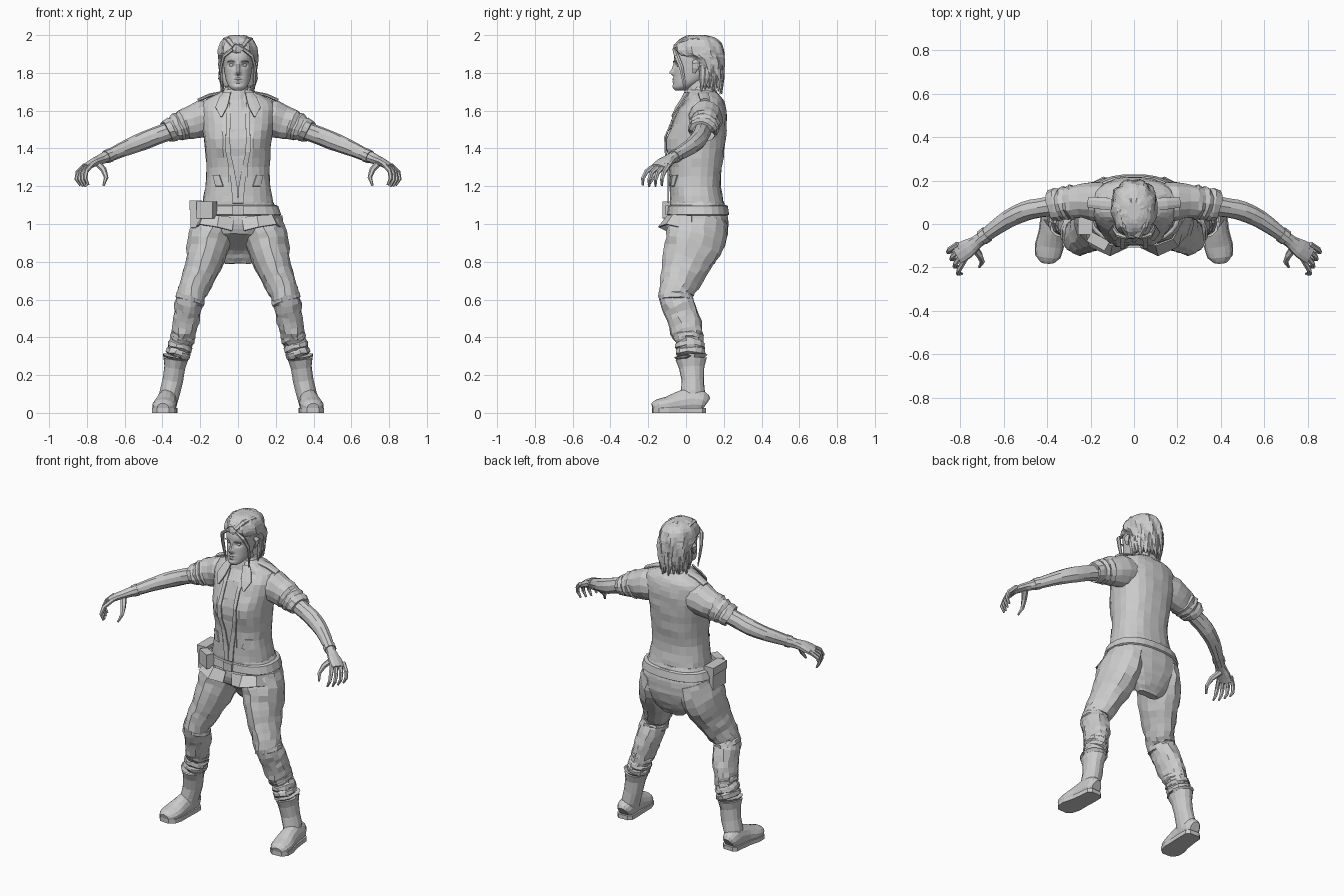
import bpy, bmesh, math, random
from mathutils import Vector
random.seed(4)


def make(name, verts, faces, mirror=False, thick=0):
    me = bpy.data.meshes.new(name)
    me.from_pydata([tuple(v) for v in verts], [], faces)
    bm = bmesh.new()
    bm.from_mesh(me)
    bmesh.ops.recalc_face_normals(bm, faces=bm.faces)
    bm.to_mesh(me)
    bm.free()
    ob = bpy.data.objects.new(name, me)
    bpy.context.collection.objects.link(ob)
    if thick:
        ob.modifiers.new("thickness", 'SOLIDIFY').thickness = thick
    if mirror:
        ob.modifiers.new("mirror", 'MIRROR').use_mirror_merge = False
    return ob


def dense(rows, k):
    """Catmull-Rom resampling of rows of numbers."""
    out = []
    for i in range(len(rows) - 1):
        a, b, c, d = (rows[max(0, min(len(rows) - 1, i + j))] for j in (-1, 0, 1, 2))
        for s in range(k):
            t = s / k
            out.append([.5 * (2*q + (r-p)*t + (2*p-5*q+4*r-s4)*t*t + (3*q-p-3*r+s4)*t**3)
                        for p, q, r, s4 in zip(a, b, c, d)])
    return out + [list(rows[-1])]


def skin(name, rings, jit=0, mirror=False):
    n = len(rings[0])
    verts = [v + Vector([random.uniform(-jit, jit) for _ in range(3)]) for r in rings for v in r]
    faces = [(i*n+j, i*n+(j+1) % n, (i+1)*n+(j+1) % n, (i+1)*n+j)
             for i in range(len(rings) - 1) for j in range(n)]
    faces += [tuple(range(n)), tuple(range(len(verts) - n, len(verts)))]
    return make(name, verts, faces, mirror)


def body(name, rows, n=24, p=2.4, jit=0, push=None):
    """Stack of level rings: z, half width, front y, back y."""
    rings = []
    for z, hx, yf, yb in rows:
        ring = []
        for j in range(n):
            a = math.tau * (j + .5) / n
            c, s = math.cos(a), math.sin(a)
            x = hx * math.copysign(abs(c) ** (2/p), c)
            y = (yf+yb)/2 + (yb-yf)/2 * math.copysign(abs(s) ** (2/p), s)
            v = Vector((x, y, z))
            ring.append(v + push(v, s, a) if push else v)
        rings.append(ring)
    return skin(name, rings, jit)


def limb(name, rows, n=10, ref=(0, 1, 0), jit=0, mirror=True, zlim=(-9, 9)):
    """Tube along a path: x, y, z, radius along ref, radius across."""
    pts, rings = [Vector(r[:3]) for r in rows], []
    for i, r in enumerate(rows):
        t = (pts[min(i+1, len(pts)-1)] - pts[max(i-1, 0)]).normalized()
        u = Vector(ref)
        u = (u - t * u.dot(t)).normalized()
        w = t.cross(u)
        ring = []
        for j in range(n):
            a = math.tau * (j + .5) / n
            v = pts[i] + u * r[3] * math.cos(a) + w * r[4] * math.sin(a)
            v.z = max(zlim[0], min(zlim[1], v.z))
            ring.append(v)
        rings.append(ring)
    return skin(name, rings, jit, mirror)


def box(name, loc, size, rot=0):
    bpy.ops.mesh.primitive_cube_add(size=1, location=loc, rotation=(0, 0, rot))
    ob = bpy.context.object
    ob.name, ob.scale = name, size
    b = ob.modifiers.new("bevel", 'BEVEL')
    b.width, b.segments = .006, 1
    return ob


def bump(x, z, cx, cz, wx, wz):
    return math.exp(-((abs(x) - cx) / wx) ** 2 - ((z - cz) / wz) ** 2)


# Shirt torso
TORSO = dense([(1.10, .188, -.085, .205), (1.15, .182, -.085, .192), (1.25, .168, -.082, .185),
               (1.35, .17, -.088, .2), (1.45, .18, -.085, .21), (1.53, .19, -.07, .217),
               (1.60, .197, -.045, .213), (1.65, .185, -.005, .2), (1.68, .13, .005, .18),
               (1.71, .07, .02, .15)], 2)


def bust(v, s, a):
    return Vector((0, -.032 * bump(v.x, v.z, .085, 1.43, .06, .07) if s < 0 else 0, 0))


body("shirt", TORSO, 24, 2.4, .003, bust)


def front_y(x, z):
    for a, b in zip(TORSO, TORSO[1:]):
        if z <= b[0]:
            break
    t = max(0, min(1, (z - a[0]) / (b[0] - a[0])))
    hx, yf, yb = (p + (q - p) * t for p, q in zip(a[1:], b[1:]))
    k = (1 - min(.98, abs(x) / hx) ** 2.4) ** (1 / 2.4)
    return (yf+yb)/2 - (yb-yf)/2 * k - .032 * bump(x, z, .085, 1.43, .06, .07)


def panel(name, rows, off, thick=.008):
    """Strip laid on the shirt front: z, inner x, outer x."""
    verts = [(x, front_y(x, z) - off, z) for z, a, b in rows for x in (a, (a+b)/2, b)]
    faces = [(3*i+j, 3*i+j+1, 3*i+j+4, 3*i+j+3) for i in range(len(rows) - 1) for j in (0, 1)]
    make(name, verts, faces, True, thick)


# Open front edges, collar, chest seams and shoulder straps
panel("front_placket", [(1.11, .0, .03), (1.2, .004, .035), (1.3, .022, .05), (1.38, .04, .065),
                        (1.46, .042, .065), (1.56, .04, .062), (1.66, .045, .07)], .014)
panel("collar_flap", [(1.57, .085, .095), (1.62, .058, .12), (1.67, .045, .1), (1.7, .04, .075)], .028)
panel("side_pocket", [(1.2, .08, .12), (1.26, .1, .135)], .008)
body("collar_band", [(1.66, .09, .01, .17), (1.70, .078, .025, .165), (1.725, .07, .04, .155)], 16)
limb("shoulder_strap", [(.09, .09, 1.695, .03, .008), (.15, .095, 1.682, .03, .01),
                        (.21, .1, 1.655, .026, .01)], 8)

# Rolled sleeves
limb("sleeve", [(.13, .10, 1.56, .09, .09), (.19, .105, 1.557, .09, .1), (.24, .105, 1.54, .08, .088),
                (.275, .1, 1.53, .075, .083), (.285, .1, 1.525, .083, .085), (.305, .098, 1.518, .072, .075),
                (.32, .095, 1.512, .08, .076), (.338, .092, 1.505, .07, .066), (.35, .09, 1.5, .078, .068),
                (.378, .085, 1.488, .07, .06), (.37, .085, 1.49, .045, .045)], 14, jit=.004)

# Bare arms and hands
limb("arm", dense([(.33, .09, 1.505, .05, .05), (.43, .075, 1.468, .046, .048),
                   (.5, .06, 1.44, .046, .048), (.58, .022, 1.408, .041, .042),
                   (.66, -.035, 1.372, .033, .035), (.72, -.08, 1.345, .03, .028),
                   (.765, -.112, 1.325, .045, .023), (.81, -.14, 1.298, .047, .018)], 2), 10, jit=.001)
limb("wrist_band", [(.675, -.046, 1.365, .037, .037), (.7, -.064, 1.355, .036, .035)], 10)
for i in range(4):
    f = i / 3
    k = Vector((.822 - .04*f, -.1 - .07*f, 1.3 + .006*f))
    out = Vector((.03 - .006*f, -.02 - .022*f, -.03))
    s = 1 - .18 * abs(f - .6)
    path = [k - out * .4, k + out * s, k + Vector((out.x*1.1, out.y*1.4, -.07 * s)),
            k + Vector((out.x*.4, out.y*1.4, -.108 * s))]
    limb("finger", [(*q, r, r) for q, r in zip(path, (.013, .0125, .011, .006))], 6)
limb("thumb", [(.74, -.1, 1.32, .02, .018), (.71, -.145, 1.285, .016, .016),
               (.698, -.175, 1.245, .012, .012), (.712, -.198, 1.205, .006, .006)], 6)

# Pelvis and seat
body("seat", dense([(1.12, .185, -.08, .2), (1.06, .215, -.088, .218), (1.0, .23, -.09, .225),
                    (.95, .225, -.075, .222), (.91, .19, -.02, .215), (.86, .14, .05, .195),
                    (.82, .11, .08, .17), (.79, .07, .1, .15)], 2), 20, 2.4, .003)
# Belt with buckle and pouches
body("belt", [(1.045, .222, -.092, .222), (1.05, .23, -.1, .23), (1.095, .215, -.094, .222),
              (1.1, .205, -.088, .215)], 24)
box("buckle", (0, -.1, 1.073), (.06, .018, .05))
box("front_pouch", (-.165, -.08, 1.075), (.095, .05, .09), -.5)
box("side_pouch", (-.222, .02, 1.05), (.06, .13, .14))
box("pouch_lid", (-.224, .02, 1.1), (.066, .138, .05))
# Loose waist flaps
flap = [(.02, -.095, 1.035), (.1, -.1, 1.045), (.18, -.07, 1.05), (.235, .03, 1.045),
        (.03, -.11, .965), (.11, -.148, .985), (.205, -.105, 1.0), (.245, .03, .97)]
make("waist_flap", flap, [(0, 1, 5, 4), (1, 2, 6, 5), (2, 3, 7, 6)], True, .008)

# Trouser legs
limb("trouser_leg", dense([(.12, .065, 1.02, .105, .145), (.148, .05, .92, .115, .158), (.182, .005, .8, .1, .13),
                           (.218, -.03, .7, .086, .107), (.25, -.058, .62, .076, .089),
                           (.268, -.025, .53, .073, .088), (.285, .002, .44, .064, .086),
                           (.302, .02, .37, .06, .072), (.318, .025, .3, .058, .068)], 3),
     14, (1, 0, 0), .006)
for z, x, y, r in ((.395, .295, .012, .068), (.35, .307, .022, .067), (.315, .315, .025, .066), (.6, .254, -.052, .077)):
    limb("cloth_fold", [(x-.008, y, z+.025, r*.85, r), (x-.002, y, z+.012, r*1.02, r*1.17),
                        (x+.003, y, z-.008, r*1.02, r*1.17), (x+.008, y, z-.02, r*.85, r)],
         12, (1, 0, 0), .005)

# Boots
limb("boot_shaft", [(.332, .028, .275, .045, .055), (.328, .026, .3, .072, .09), (.33, .027, .285, .066, .082),
                    (.335, .03, .24, .056, .067), (.346, .036, .17, .056, .06),
                    (.36, .036, .11, .054, .065), (.372, .03, .05, .05, .07)], 14, (1, 0, 0), .002)
FOOT = [(.372, .105, .045, .03, .04), (.373, .085, .055, .05, .06), (.375, .03, .06, .053, .072),
        (.381, -.04, .05, .056, .062), (.389, -.1, .04, .064, .046), (.396, -.15, .034, .056, .038),
        (.398, -.177, .028, .03, .024)]
limb("boot_foot", dense(FOOT, 2), 14, (1, 0, 0), 0, True, (.01, 1))
limb("boot_sole", [(x, y, .014, a * 1.07, .1) for x, y, z, a, b in FOOT], 16, (1, 0, 0), 0, True, (0, .026))

# Neck and upper chest inside the open shirt
body("neck", [(1.78, .052, .0, .13), (1.71, .056, .005, .135), (1.66, .075, -.008, .15), (1.6, .1, -.05, .15)], 16, 2)
make("undershirt", [(x, front_y(x, z) - .004, z) for z in (1.2, 1.35, 1.5, 1.6) for x in (-.05, 0, .05)],
     [(3*i+j, 3*i+j+1, 3*i+j+4, 3*i+j+3) for i in range(3) for j in (0, 1)], thick=.004)


# Head with pushed facial features
def face(v, s, a):
    if s > 0:
        return Vector((0, 0, 0))
    x, z = v.x, v.z
    nose = .028 * bump(x, z, 0, 1.802, .013, .014) + .014 * bump(x, z, 0, 1.83, .01, .022)
    lips = .008 * bump(x, z, 0, 1.768, .02, .006) + .008 * bump(x, z, 0, 1.754, .018, .006)
    eyes = .014 * bump(x, z, .034, 1.84, .018, .011)
    chin = .006 * bump(x, z, 0, 1.728, .022, .012)
    return Vector((0, eyes - nose - lips - chin, 0))


body("head", dense([(1.707, .022, -.058, .0), (1.722, .044, -.066, .03), (1.75, .06, -.066, .08),
                    (1.79, .07, -.064, .13), (1.84, .077, -.062, .155), (1.89, .08, -.064, .165),
                    (1.94, .072, -.045, .16), (1.975, .05, 0, .13)], 6), 56, 2.2, 0, face)
for s in (-1, 1):
    bpy.ops.mesh.primitive_uv_sphere_add(segments=10, ring_count=6, radius=.013, location=(.033*s, -.036, 1.841))
    bpy.context.object.name = "eye"
limb("eyebrow", [(.016, -.066, 1.858, .004, .004), (.035, -.063, 1.864, .004, .004), (.055, -.05, 1.858, .003, .003)], 5)
limb("ear", [(.084, .045, 1.865, .012, .006), (.098, .055, 1.85, .022, .008), (.096, .05, 1.825, .018, .008),
             (.086, .042, 1.8, .008, .006)], 8)


# Bobbed hair: combed shell, loose tips and strands framing the face
def comb(v, s, a):
    d = Vector((v.x, v.y - .08, 0))
    return d * .05 * math.sin(a * 9 + v.z * 25) * min(1, (2.02 - v.z) * 12)


body("hair", dense([(2.0, .03, .02, .1), (1.988, .065, -.02, .15), (1.96, .092, -.05, .185),
                    (1.92, .103, -.064, .2), (1.895, .104, -.045, .203), (1.87, .102, .01, .203),
                    (1.82, .097, .045, .2), (1.77, .09, .055, .198), (1.73, .08, .065, .185)], 2),
     36, 2.1, .002, comb)
for i in range(17):
    a = math.pi * (i / 16 * 1.1 - .05)
    x, y = .09 * math.cos(a), .1 + .092 * math.sin(a)
    drop = random.uniform(1.685, 1.72)
    limb("hair_tip", [(x, y, 1.84, .012, .01), (x*1.04, y, 1.77, .018, .011),
                      (x*.95 + random.uniform(-.01, .01), y - .004, drop, .003, .003)],
         5, (-math.sin(a), math.cos(a), 0), .002, False)
limb("face_strand", [(.03, -.064, 1.925, .008, .01), (.075, -.05, 1.89, .014, .01), (.091, -.025, 1.83, .013, .008),
                     (.088, -.012, 1.76, .01, .007), (.08, -.005, 1.695, .003, .003)], 6)
limb("crown_lock", [(.015, -.058, 1.94, .02, .012), (.045, -.01, 1.975, .02, .012), (.06, .06, 1.98, .02, .01),
                    (.06, .13, 1.95, .015, .008)], 7, (1, 0, 0), .002)
